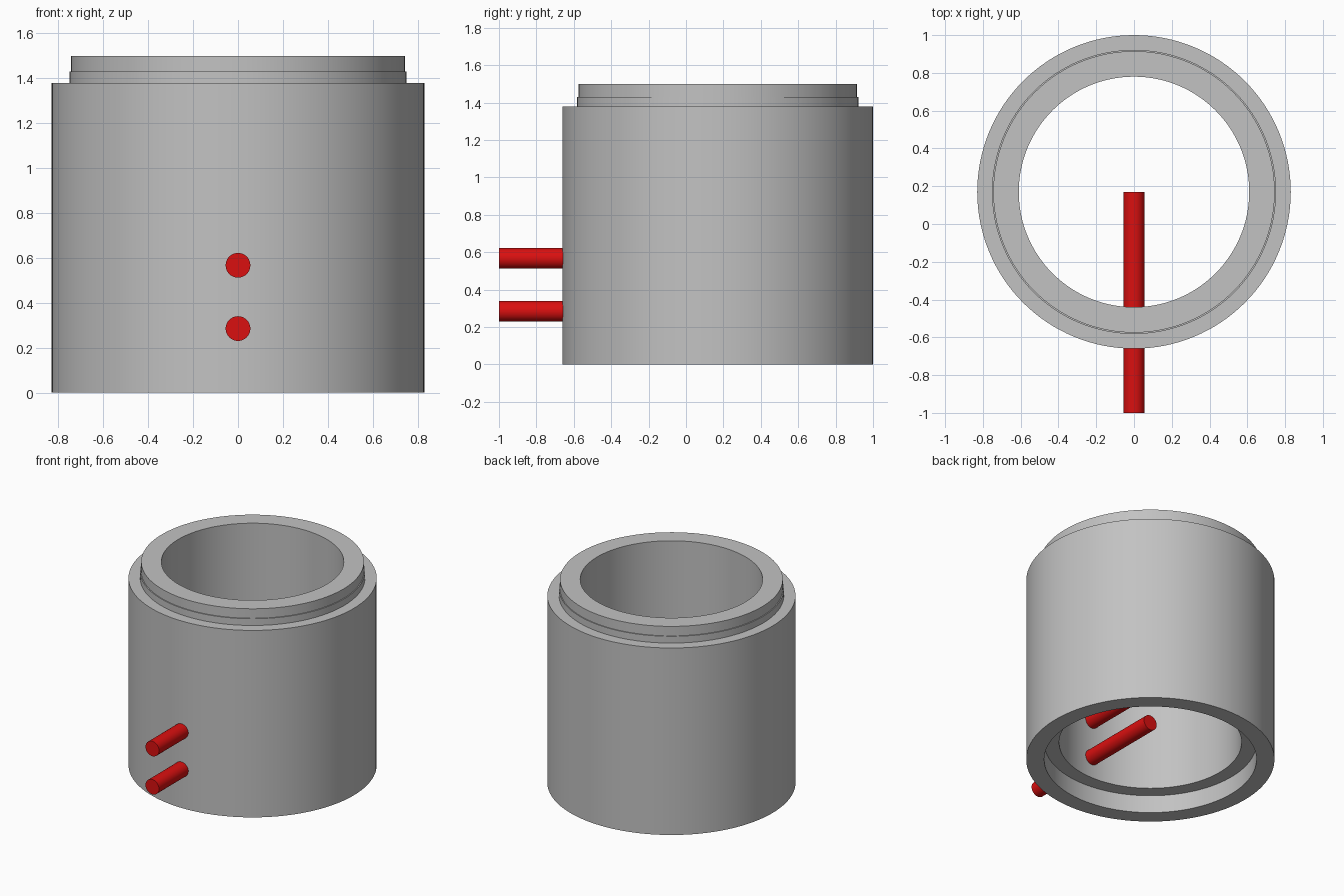
import bpy
import bmesh
import math
from mathutils import Matrix, Vector

cube = bpy.data.objects.get("Cube")
if cube:
    bpy.data.objects.remove(cube, do_unlink=True)

CENTRE_Y = 0.17
SEGMENTS = 128


def make_material(name, colour):
    mat = bpy.data.materials.new(name)
    mat.use_nodes = True
    mat.diffuse_color = colour
    mat.node_tree.nodes["Principled BSDF"].inputs["Base Color"].default_value = colour
    return mat


def add_object(name, bm, mat):
    bmesh.ops.recalc_face_normals(bm, faces=bm.faces)
    mesh = bpy.data.meshes.new(name)
    bm.to_mesh(mesh)
    bm.free()
    mesh.materials.append(mat)
    obj = bpy.data.objects.new(name, mesh)
    bpy.context.collection.objects.link(obj)
    bpy.ops.object.select_all(action="DESELECT")
    obj.select_set(True)
    bpy.context.view_layer.objects.active = obj
    bpy.ops.object.shade_smooth_by_angle(angle=math.radians(30))
    return obj


def lathe(name, profile, mat):
    """Spin a closed (radius, height) profile around the vertical axis."""
    bm = bmesh.new()
    verts = [bm.verts.new((r, 0, z)) for r, z in profile]
    edges = [bm.edges.new((v, verts[i - 1])) for i, v in enumerate(verts)]
    bmesh.ops.spin(bm, geom=verts + edges, cent=(0, 0, 0), axis=(0, 0, 1),
                   angle=math.tau, steps=SEGMENTS, use_merge=True)
    bmesh.ops.remove_doubles(bm, verts=bm.verts, dist=0.0005)
    obj = add_object(name, bm, mat)
    obj.location.y = CENTRE_Y
    return obj


def rod(name, z, mat, radius=0.055):
    """Horizontal rod from in front of the wall to the cylinder axis."""
    length = 1 + CENTRE_Y
    place = (Matrix.Translation(Vector((0, CENTRE_Y - length / 2, z)))
             @ Matrix.Rotation(math.pi / 2, 4, "X"))
    bm = bmesh.new()
    bmesh.ops.create_cone(bm, cap_ends=True, segments=48, radius1=radius,
                          radius2=radius, depth=length, matrix=place)
    return add_object(name, bm, mat)


grey = make_material("grey", (0.54, 0.54, 0.54, 1))
red = make_material("red", (0.7, 0.005, 0.005, 1))

# Hollow body: stepped lip on top, matching recess underneath
lathe("ring_body", [
    (0.83, 0), (0.83, 1.38),
    (0.752, 1.38), (0.752, 1.43),
    (0.745, 1.43), (0.745, 1.5),
    (0.61, 1.5), (0.61, 0.13),
    (0.71, 0.13), (0.71, 0),
], grey)

# Two rods through the front wall
for label, height in (("lower", 0.285), ("upper", 0.567)):
    rod(label + "_rod", height, red)
